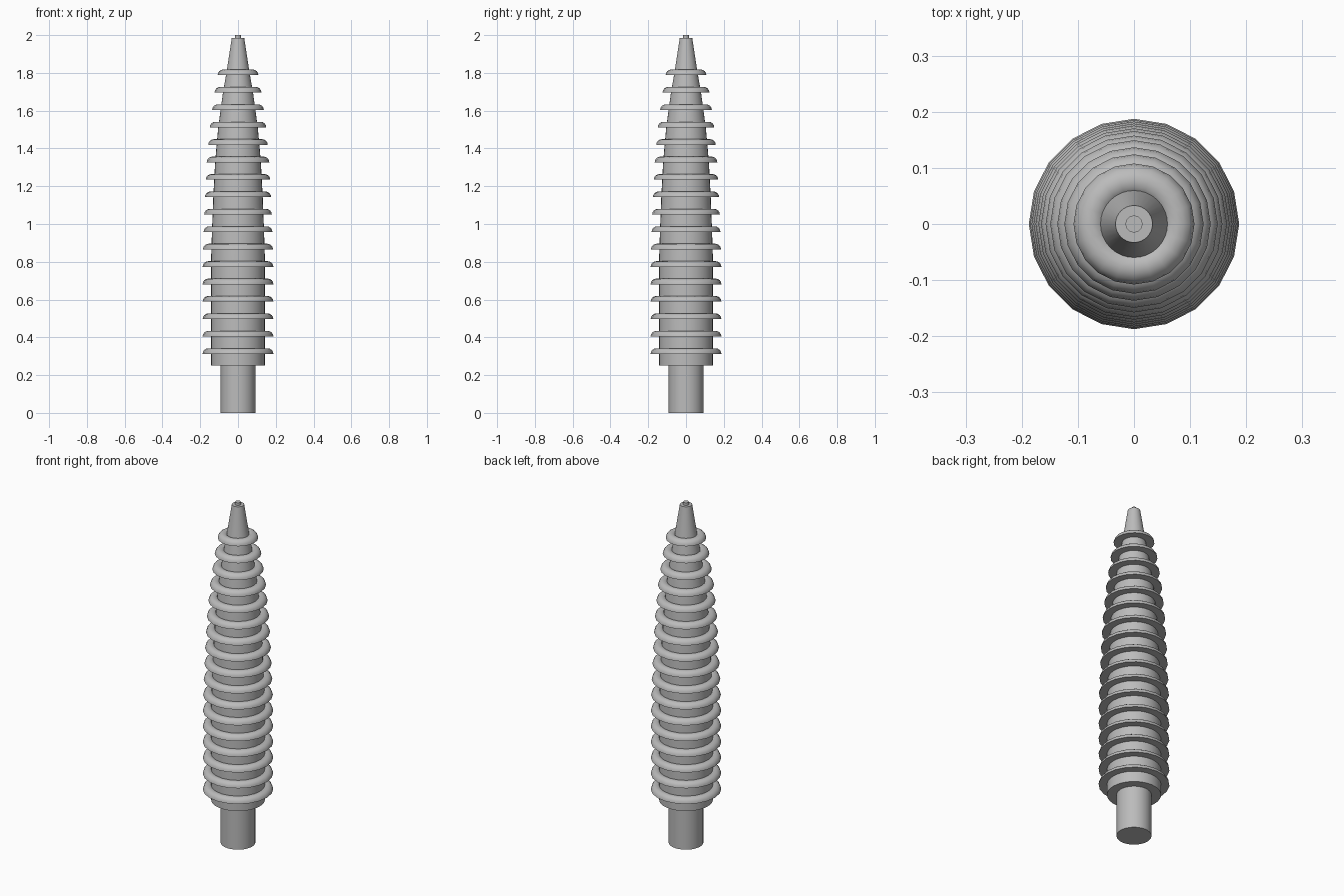
import bpy, bmesh, math

cube = bpy.data.objects.get("Cube")
if cube:
    bpy.data.objects.remove(cube)

grey = bpy.data.materials.new("mid grey")
grey.use_nodes = True
colour = (0.5, 0.5, 0.5, 1)
grey.diffuse_color = colour
grey.node_tree.nodes["Principled BSDF"].inputs["Base Color"].default_value = colour


def lathe(name, profile, segments, closed=False):
    """Spin a (radius, z) profile around the z axis."""
    bm = bmesh.new()
    verts = [bm.verts.new((r, 0, z)) for r, z in profile]
    pairs = list(zip(verts, verts[1:]))
    if closed:
        pairs.append((verts[-1], verts[0]))
    edges = [bm.edges.new(p) for p in pairs]
    bmesh.ops.spin(bm, geom=verts + edges, cent=(0, 0, 0), axis=(0, 0, 1),
                   angle=math.tau, steps=segments, use_duplicate=False)
    bmesh.ops.remove_doubles(bm, verts=bm.verts, dist=0.0001)
    bmesh.ops.recalc_face_normals(bm, faces=bm.faces)
    mesh = bpy.data.meshes.new(name)
    bm.to_mesh(mesh)
    bm.free()
    obj = bpy.data.objects.new(name, mesh)
    bpy.context.collection.objects.link(obj)
    mesh.materials.append(grey)
    bpy.ops.object.select_all(action='DESELECT')
    obj.select_set(True)
    bpy.context.view_layer.objects.active = obj
    bpy.ops.object.shade_smooth_by_angle(angle=math.radians(35))
    return obj


# Tapering body outline, from its foot to the tip
taper = [(0.143, 0.25), (0.143, 0.8), (0.138, 0.96), (0.131, 1.14), (0.121, 1.33),
         (0.105, 1.51), (0.079, 1.70), (0.063, 1.79), (0.033, 1.985)]


def body_radius(z):
    for (r0, z0), (r1, z1) in zip(taper, taper[1:]):
        if z <= z1:
            return r0 + (r1 - r0) * (z - z0) / (z1 - z0)
    return taper[-1][0]


lathe("stem", [(0, 0), (0.0925, 0), (0.0925, 0.25), (0, 0.25)], 32)
lathe("body", [(0, 0.25)] + taper + [(0, 1.985)], 32)
lathe("tip_knob", [(0, 1.98), (0.015, 1.98), (0.015, 2.0), (0, 2.0)], 24)

# Domed rings with flat undersides
RINGS, FIRST, LAST, THICK = 17, 0.312, 1.788, 0.03
for i in range(RINGS):
    z = FIRST + (LAST - FIRST) * i / (RINGS - 1)
    centre = body_radius(z) + 0.0145
    dome = [(centre + THICK * math.cos(a), z + THICK * math.sin(a))
            for a in (math.pi * k / 8 for k in range(9))]
    lathe(f"ring_{i + 1}", dome, 20, closed=True)
